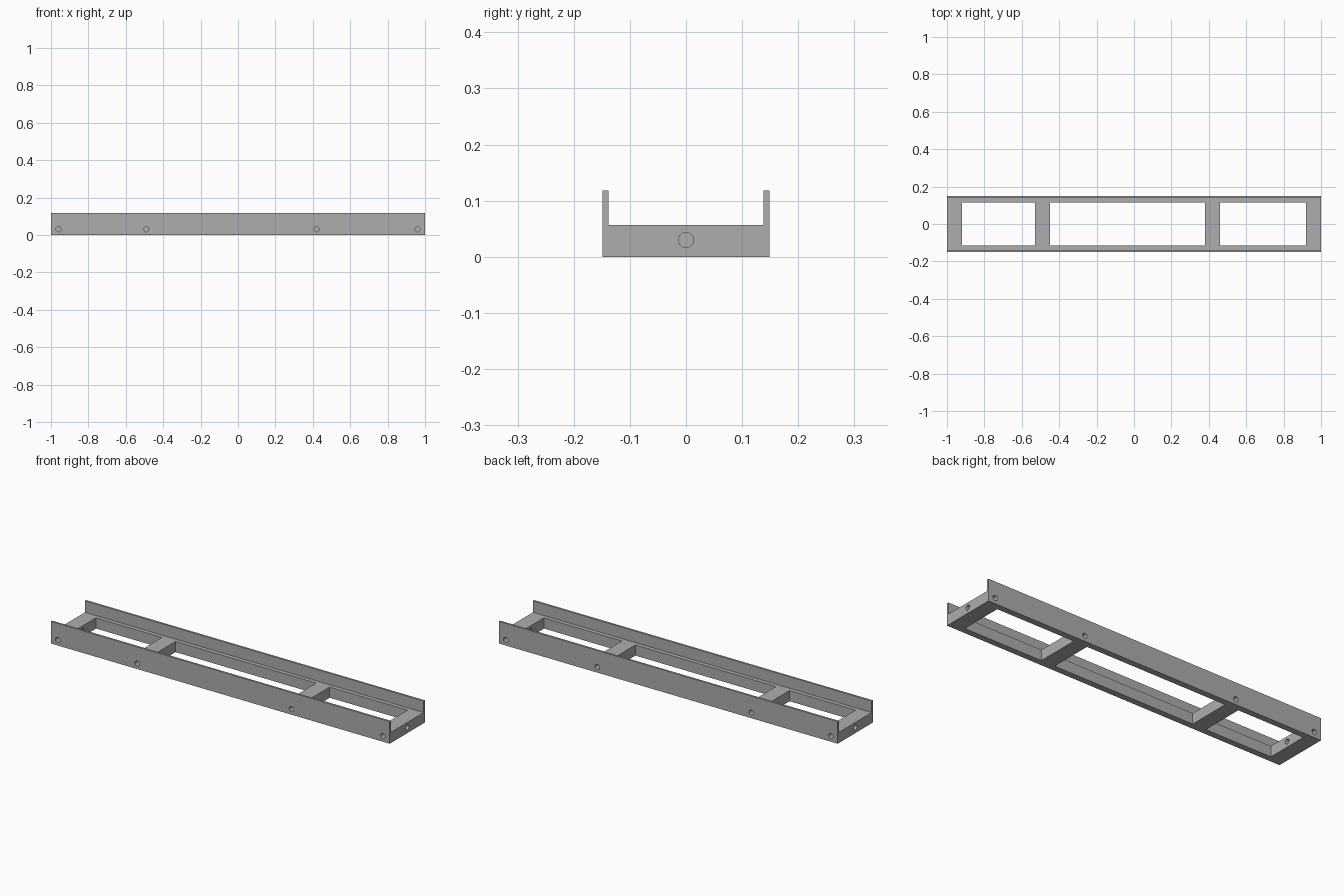
import bpy, bmesh, math
from mathutils import Matrix, Vector

cube = bpy.data.objects.get("Cube")
if cube:
    bpy.data.objects.remove(cube, do_unlink=True)

HALF_Y, HEIGHT, BASE, WALL = 0.149, 0.118, 0.057, 0.011
RAIL_Y = 0.116          # inner edge of the long rails
HOLE_R, HOLE_Z, HOLE_DEPTH = 0.0135, 0.03, 0.033

grey = bpy.data.materials.new("plain grey")
grey.use_nodes = True
grey.diffuse_color = (0.42, 0.42, 0.42, 1)
grey.node_tree.nodes["Principled BSDF"].inputs["Base Color"].default_value = grey.diffuse_color


def make_object(name, bm):
    bmesh.ops.recalc_face_normals(bm, faces=bm.faces)
    mesh = bpy.data.meshes.new(name)
    bm.to_mesh(mesh)
    bm.free()
    mesh.materials.append(grey)
    obj = bpy.data.objects.new(name, mesh)
    bpy.context.collection.objects.link(obj)
    return obj


def window_cutter(x0, x1):
    bm = bmesh.new()
    size = Matrix.Diagonal((x1 - x0, 2 * RAIL_Y, 0.4, 1))
    bmesh.ops.create_cube(bm, size=1, matrix=Matrix.Translation(((x0 + x1) / 2, 0, 0)) @ size)
    return make_object("window_cutter", bm)


def hole_cutter(centre, axis, length):
    bm = bmesh.new()
    turn = Vector((0, 0, 1)).rotation_difference(Vector(axis)).to_matrix().to_4x4()
    bmesh.ops.create_cone(bm, cap_ends=True, segments=32, radius1=HOLE_R, radius2=HOLE_R,
                          depth=length, matrix=Matrix.Translation(centre) @ turn)
    return make_object("hole_cutter", bm)


# Channel: U-shaped section extruded along the length
inner = HALF_Y - WALL
half = [(HALF_Y, 0), (HALF_Y, HEIGHT), (inner, HEIGHT), (inner, BASE)]
section = half + [(-y, z) for y, z in reversed(half)]
bm = bmesh.new()
face = bm.faces.new([bm.verts.new((-1, y, z)) for y, z in section])
extruded = bmesh.ops.extrude_face_region(bm, geom=[face], use_keep_orig=True)
bmesh.ops.translate(bm, vec=(2, 0, 0),
                    verts=[g for g in extruded["geom"] if isinstance(g, bmesh.types.BMVert)])
frame = make_object("channel_frame", bm)

# Windows between the cross bars
cutters = [window_cutter(*span) for span in ((-0.92, -0.53), (-0.45, 0.38), (0.46, 0.92))]

for side in (-1, 1):
    # Screw holes in the long walls, one at each cross bar
    for x in (-0.96, -0.49, 0.42, 0.96):
        cutters.append(hole_cutter((x, side * HALF_Y, HOLE_Z), (0, 1, 0), 2 * HOLE_DEPTH))
    # Holes through the end bars
    cutters.append(hole_cutter((side * 0.96, 0, HOLE_Z), (1, 0, 0), 0.12))

# Cut, apply and tidy up
bpy.context.view_layer.objects.active = frame
for cutter in cutters:
    cutter.hide_render = True
    cut = frame.modifiers.new("cut", "BOOLEAN")
    cut.operation = "DIFFERENCE"
    cut.solver = "EXACT"
    cut.object = cutter
    bpy.ops.object.modifier_apply(modifier=cut.name)
    bpy.data.objects.remove(cutter, do_unlink=True)

bpy.ops.object.select_all(action="DESELECT")
frame.select_set(True)
bpy.ops.object.shade_smooth_by_angle(angle=math.radians(30))
